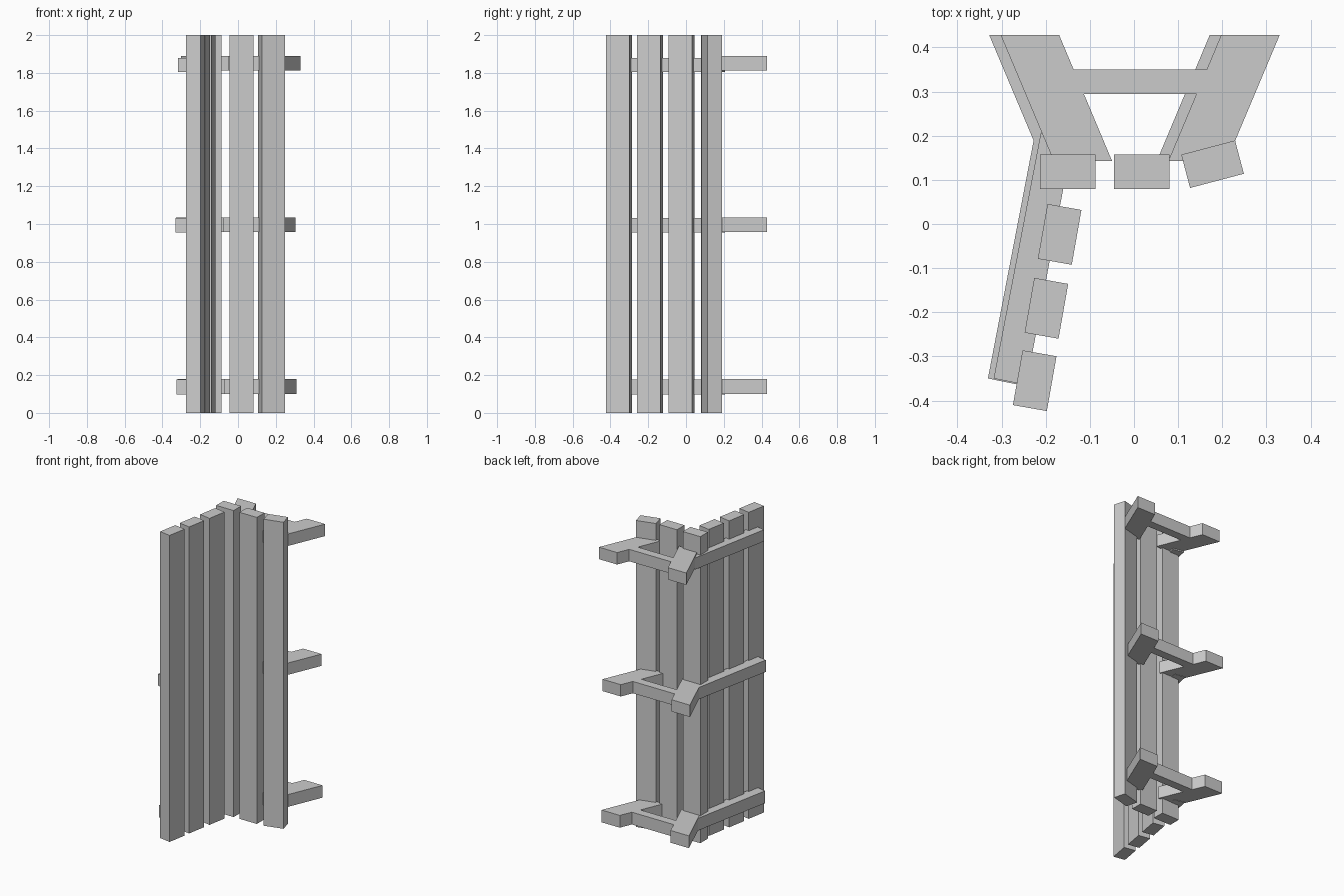
import bpy
import bmesh
from math import radians, sin, cos

if "Cube" in bpy.data.objects:
    bpy.data.objects.remove(bpy.data.objects["Cube"])


def prism(name, outline, z0, z1):
    """Extrude a flat outline (x, y) from z0 up to z1."""
    bm = bmesh.new()
    face = bm.faces.new([bm.verts.new((x, y, z0)) for x, y in outline])
    top = bmesh.ops.extrude_face_region(bm, geom=[face])["geom"]
    verts = [v for v in top if isinstance(v, bmesh.types.BMVert)]
    bmesh.ops.translate(bm, verts=verts, vec=(0, 0, z1 - z0))
    bmesh.ops.recalc_face_normals(bm, faces=bm.faces[:])
    mesh = bpy.data.meshes.new(name)
    bm.to_mesh(mesh)
    bm.free()
    obj = bpy.data.objects.new(name, mesh)
    bpy.context.collection.objects.link(obj)
    return obj


def rectangle(cx, cy, w, d, degrees):
    a = radians(degrees)
    corners = [(-w / 2, -d / 2), (w / 2, -d / 2), (w / 2, d / 2), (-w / 2, d / 2)]
    return [(cx + x * cos(a) - y * sin(a), cy + x * sin(a) + y * cos(a))
            for x, y in corners]


# Full-height boards: centre x, centre y, turn about z
BOARDS = [
    (-0.150, 0.118, 0), (0.018, 0.118, 0), (0.178, 0.1355, 14.8),
    (-0.1685, -0.0235, 80), (-0.1985, -0.191, 80), (-0.225, -0.355, 80),
]
for i, (x, y, turn) in enumerate(BOARDS):
    prism(f"board_{i + 1}", rectangle(x, y, 0.126, 0.078, turn), 0, 2)

# Splayed H-shaped brackets behind the boards
BACK, FRONT, BAR_BACK, BAR_FRONT = 0.428, 0.143, 0.35, 0.295


def inner(y):
    return 0.1835 - 0.42 * (BACK - y)


half = [(inner(BAR_BACK), BAR_BACK), (inner(BACK), BACK), (0.316, BACK),
        (0.196, FRONT), (inner(FRONT), FRONT), (inner(BAR_FRONT), BAR_FRONT)]
h_shape = half + [(-x, y) for x, y in reversed(half)]

# Long rail carrying the side boards
rail = [(-0.318, -0.350), (-0.244, -0.365), (-0.139, 0.193), (-0.211, 0.207)]

# Level: bracket shift and heights, rail shift and heights
LEVELS = {
    "lower": (-0.005, 0.100, 0.180, -0.008, 0.098, 0.178),
    "middle": (-0.012, 0.958, 1.035, -0.013, 0.956, 1.033),
    "upper": (0.014, 1.812, 1.890, 0.0, 1.804, 1.880),
}
for level, (bx, b0, b1, rx, r0, r1) in LEVELS.items():
    prism(f"{level}_bracket", [(x + bx, y) for x, y in h_shape], b0, b1)
    prism(f"{level}_side_rail", [(x + rx, y) for x, y in rail], r0, r1)
